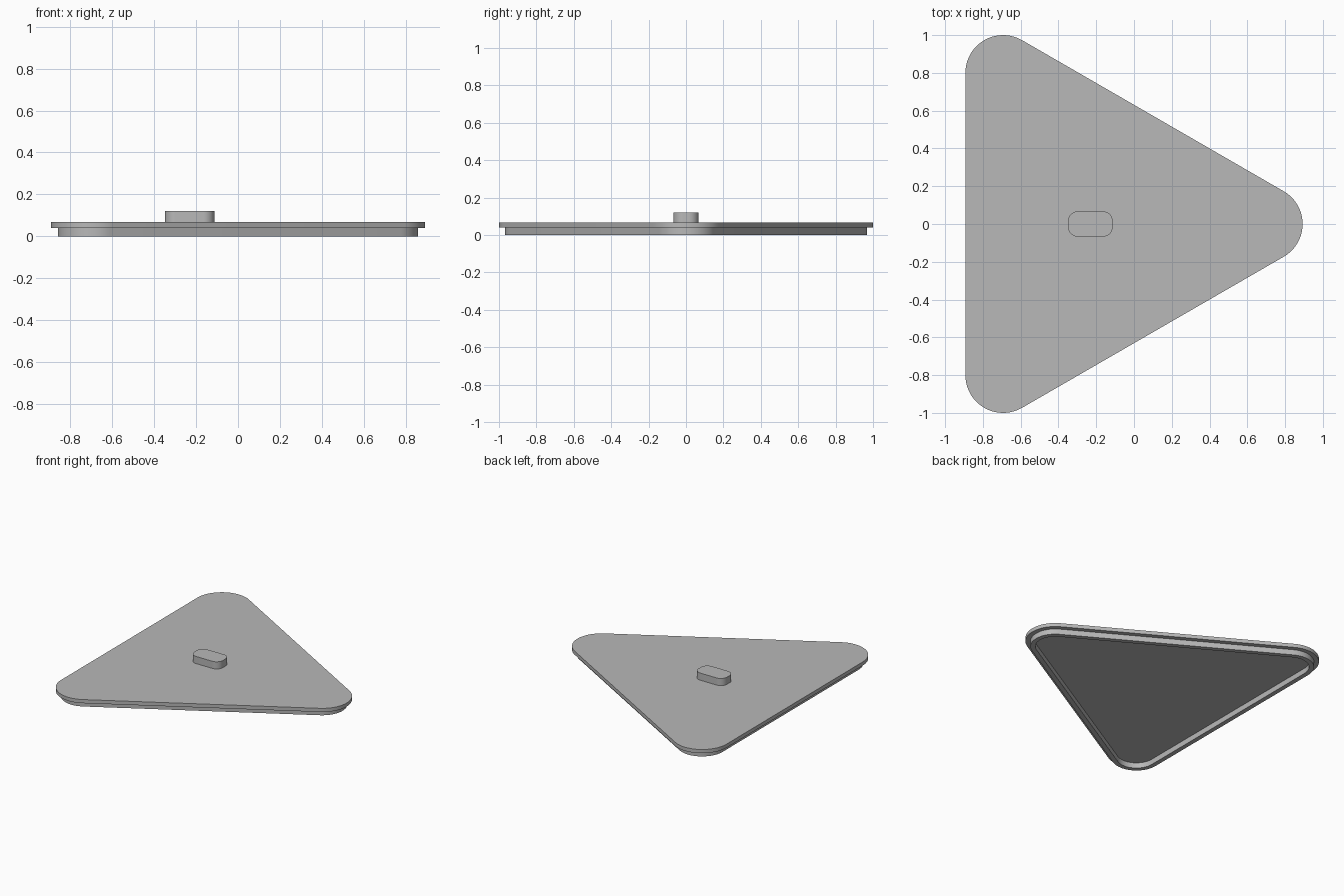
import bpy
import bmesh
from math import sin, cos, pi, radians, sqrt
from mathutils import Vector

cube = bpy.data.objects.get("Cube")
if cube:
    bpy.data.objects.remove(cube, do_unlink=True)

grey = bpy.data.materials.new("plain grey")
grey.use_nodes = True
grey.diffuse_color = (0.48, 0.48, 0.48, 1)
grey.node_tree.nodes["Principled BSDF"].inputs["Base Color"].default_value = (0.48, 0.48, 0.48, 1)

STEP = 0.0333      # ledge width and rim wall thickness
PLATE_Z = 0.04     # underside of the plate
TOP_Z = 0.067      # upper face of the plate
KNOB_Z = 0.12
RADIUS = 0.2       # outer corner radius of the lid


def rounded_outline(corners, radius, segments=20):
    """Convex counter-clockwise polygon of arc centres, rounded by radius."""
    count, points = len(corners), []
    turn = 2 * pi / count
    for i, corner in enumerate(corners):
        side = corner - corners[i - 1]
        start = Vector((side.y, -side.x)).normalized()
        angle = start.angle_signed(Vector((1, 0)))
        for s in range(segments + 1):
            a = angle + turn * s / segments
            points.append(corner + radius * Vector((cos(a), sin(a))))
    return points


def loft(name, corners, profile):
    """Join rounded outlines given as (radius, z), capping both ends."""
    bm = bmesh.new()
    rings = [[bm.verts.new((p.x, p.y, z)) for p in rounded_outline(corners, r)]
             for r, z in profile]
    for a, b in zip(rings, rings[1:]):
        for i in range(len(a)):
            bm.faces.new((a[i - 1], a[i], b[i], b[i - 1]))
    bm.faces.new(rings[0])
    bm.faces.new(rings[-1])
    bmesh.ops.recalc_face_normals(bm, faces=bm.faces)
    mesh = bpy.data.meshes.new(name)
    bm.to_mesh(mesh)
    bm.free()
    mesh.materials.append(grey)
    obj = bpy.data.objects.new(name, mesh)
    bpy.context.collection.objects.link(obj)
    bpy.ops.object.select_all(action="DESELECT")
    obj.select_set(True)
    bpy.context.view_layer.objects.active = obj
    bpy.ops.object.shade_smooth_by_angle(angle=radians(30))
    return obj


# Triangular lid: plate, stepped ledge and hollow rim in one shell
half = 1 - RADIUS
height = half * sqrt(3)
triangle = [Vector((-height / 2, half)), Vector((-height / 2, -half)), Vector((height / 2, 0))]
loft("triangular_lid", triangle, [
    (RADIUS, TOP_Z),
    (RADIUS, PLATE_Z),
    (RADIUS - STEP, PLATE_Z),
    (RADIUS - STEP, 0),
    (RADIUS - 2 * STEP, 0),
    (RADIUS - 2 * STEP, PLATE_Z),
])

# Small rounded knob above the centroid of the triangle
knob_radius = 0.052
dx, dy = 0.118 - knob_radius, 0.067 - knob_radius
middle = Vector((-height / 6, 0))
rectangle = [middle + Vector(c) for c in ((dx, dy), (-dx, dy), (-dx, -dy), (dx, -dy))]
loft("knob", rectangle, [(knob_radius, KNOB_Z), (knob_radius, TOP_Z - 0.01)])
